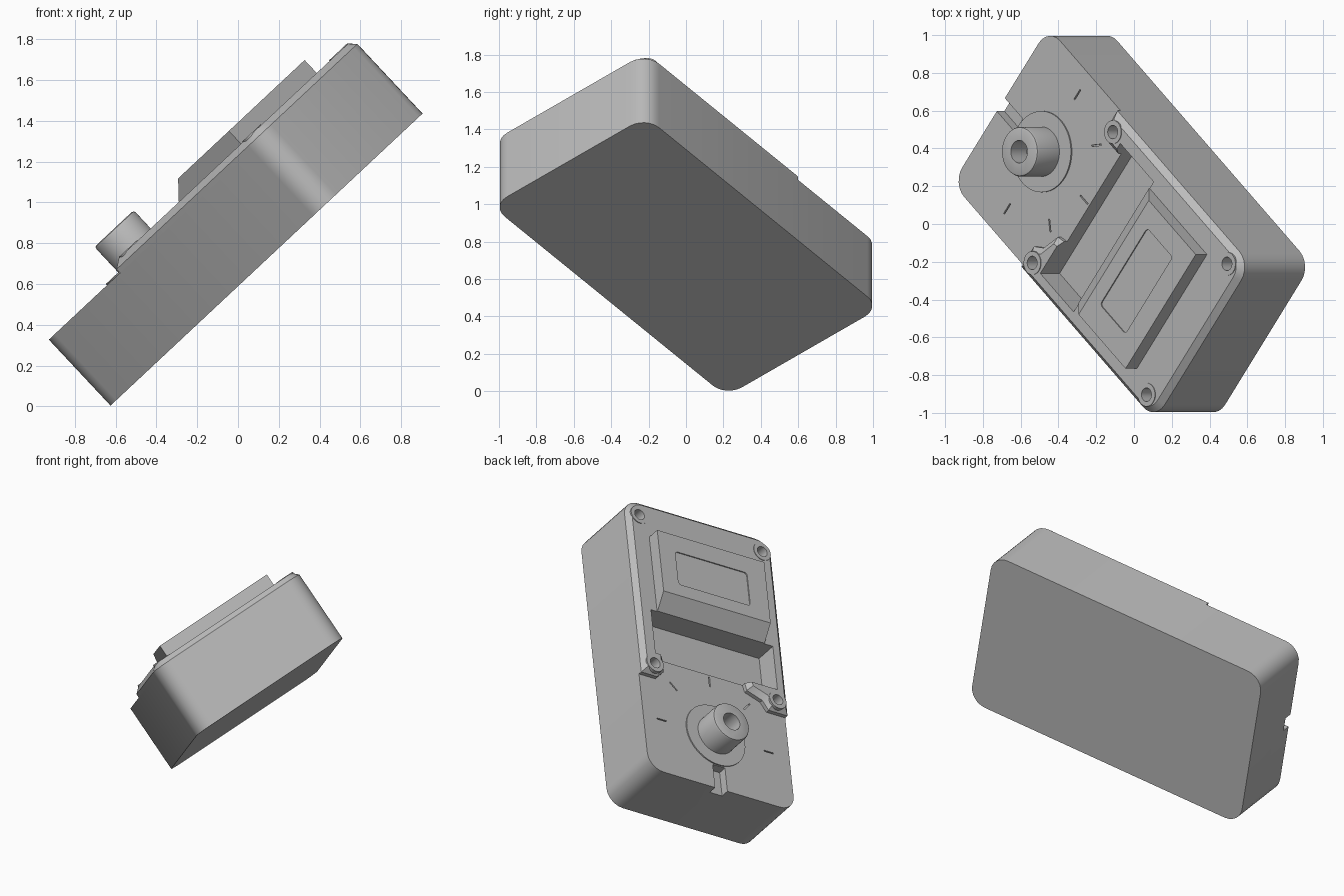
import bpy, bmesh, math
from mathutils import Matrix, Vector

if "Cube" in bpy.data.objects:
    bpy.data.objects.remove(bpy.data.objects["Cube"])

grey = bpy.data.materials.new("plain_grey")
grey.use_nodes = True
grey.diffuse_color = (0.5, 0.5, 0.5, 1)
grey.node_tree.nodes["Principled BSDF"].inputs["Base Color"].default_value = (0.5, 0.5, 0.5, 1)

# The case is built flat, then tilted as a whole
POSE = (Matrix.Translation((0.14, 0, 0.72)) @ Matrix.Rotation(math.radians(-43.1), 4, 'Y')
        @ Matrix.Rotation(math.radians(-40.1), 4, 'Z'))
TOP, RAISED = 0.443, 0.5
HALF_L, HALF_W = 0.975, 0.54


def arc(x, y, r, a0, a1, n):
    return [(x + r * math.cos(math.radians(a0 + (a1 - a0) * i / n)),
             y + r * math.sin(math.radians(a0 + (a1 - a0) * i / n))) for i in range(n + 1)]


def rounded(x0, x1, y0, y1, r, n=6):
    return (arc(x1 - r, y0 + r, r, -90, 0, n) + arc(x1 - r, y1 - r, r, 0, 90, n)
            + arc(x0 + r, y1 - r, r, 90, 180, n) + arc(x0 + r, y0 + r, r, 180, 270, n))


def circle(x, y, r, n=40):
    return arc(x, y, r, 0, 360 - 360 / n, n - 1)


def box(x0, x1, y0, y1):
    return [(x0, y0), (x1, y0), (x1, y1), (x0, y1)]


def prism(bm, outline, z0, z1, chamfer=0.0, segments=1):
    base = bm.faces.new([bm.verts.new((x, y, z0)) for x, y in outline])
    ext = bmesh.ops.extrude_face_region(bm, geom=[base])["geom"]
    verts = [g for g in ext if isinstance(g, bmesh.types.BMVert)]
    bmesh.ops.translate(bm, verts=verts, vec=(0, 0, z1 - z0))
    if chamfer:
        edges = [g for g in ext if isinstance(g, bmesh.types.BMEdge)]
        bmesh.ops.bevel(bm, geom=edges, offset=chamfer, segments=segments,
                        profile=0.5, affect='EDGES')
    bmesh.ops.recalc_face_normals(bm, faces=bm.faces)


def make(name, bm):
    mesh = bpy.data.meshes.new(name)
    bm.to_mesh(mesh)
    bm.free()
    mesh.materials.append(grey)
    obj = bpy.data.objects.new(name, mesh)
    bpy.context.collection.objects.link(obj)
    return obj


def part(name, outline, z0, z1, chamfer=0.0, segments=1):
    bm = bmesh.new()
    prism(bm, outline, z0, z1, chamfer, segments)
    return make(name, bm)


BOSSES = [(x, s * 0.453) for x in (-0.218, 0.865) for s in (-1, 1)]
DIAL = (-0.585, 0.008)
parts = []

# Case and the raised half of its lid, with two arms around the middle screws
parts.append(part("case", rounded(-HALF_L, HALF_L, -HALF_W, HALF_W, 0.11), 0, TOP))
lid = [(-0.14, -0.24), (-0.19, -0.25), (-0.23, -0.36), (-0.29, -0.4), (-0.29, -HALF_W)]
lid += arc(HALF_L - 0.11, -HALF_W + 0.11, 0.11, -90, 0, 6)
lid += arc(HALF_L - 0.11, HALF_W - 0.11, 0.11, 0, 90, 6)
lid += [(-0.29, HALF_W), (-0.29, 0.42), (-0.24, 0.37), (-0.14, 0.37)]
parts.append(part("raised_lid", lid, TOP, RAISED, 0.032))
for i, (x, y) in enumerate(BOSSES):
    parts.append(part(f"screw_boss_{i + 1}", circle(x, y, 0.062), TOP - 0.1, RAISED + 0.004))

# Display housing: side profile swept across the case
bm = bmesh.new()
prism(bm, [(0.17, 0.345), (0.72, 0.345), (0.72, 0.587), (0.275, 0.587), (0.17, RAISED)], -0.395, 0.395)
bmesh.ops.transform(bm, matrix=Matrix.Rotation(math.radians(90), 4, 'X'), verts=bm.verts)
parts.append(make("display_housing", bm))

# Dial and its base ring
parts.append(part("dial_base", circle(*DIAL, 0.215, 64), TOP - 0.03, TOP + 0.008))
parts.append(part("dial", circle(*DIAL, 0.132, 48), TOP - 0.03, 0.622, 0.014, 2))

# Cutter: trench, screw holes, dial bore, end slot, display pane and scale marks
bm = bmesh.new()
prism(bm, box(-0.14, 0.176, -0.46, 0.44), 0.35, 0.7)
for x, y in BOSSES:
    prism(bm, circle(x, y, 0.036, 24), 0.42, 0.6)
prism(bm, circle(*DIAL, 0.06, 32), 0.5, 0.7)
prism(bm, box(-1.1, -0.805, -0.04, 0.05), 0.385, 0.6)
prism(bm, rounded(0.36, 0.6, -0.255, 0.275, 0.02, 3), 0.58, 0.68)
for angle in (-90, -42, 0, 45, 90):
    a = math.radians(angle)
    d, n = Vector((math.cos(a), math.sin(a))), Vector((-math.sin(a), math.cos(a))) * 0.004
    c = Vector(DIAL)
    inner, outer = c + d * 0.36, c + d * 0.43
    prism(bm, [inner - n, outer - n, outer + n, inner + n], TOP - 0.012, TOP + 0.02)
cutter = make("cutter", bm)
cutter.hide_render = True

# Cut, bake the result, shade and tilt
for obj in parts:
    cut = obj.modifiers.new("cut", 'BOOLEAN')
    cut.operation, cut.solver, cut.object = 'DIFFERENCE', 'EXACT', cutter
bpy.context.view_layer.update()
graph = bpy.context.evaluated_depsgraph_get()
baked = [bpy.data.meshes.new_from_object(obj.evaluated_get(graph)) for obj in parts]
for obj, mesh in zip(parts, baked):
    obj.modifiers.clear()
    obj.data = mesh
    obj.matrix_world = POSE
    bpy.ops.object.select_all(action='DESELECT')
    obj.select_set(True)
    bpy.context.view_layer.objects.active = obj
    bpy.ops.object.shade_smooth_by_angle(angle=math.radians(30))
bpy.data.objects.remove(cutter)
